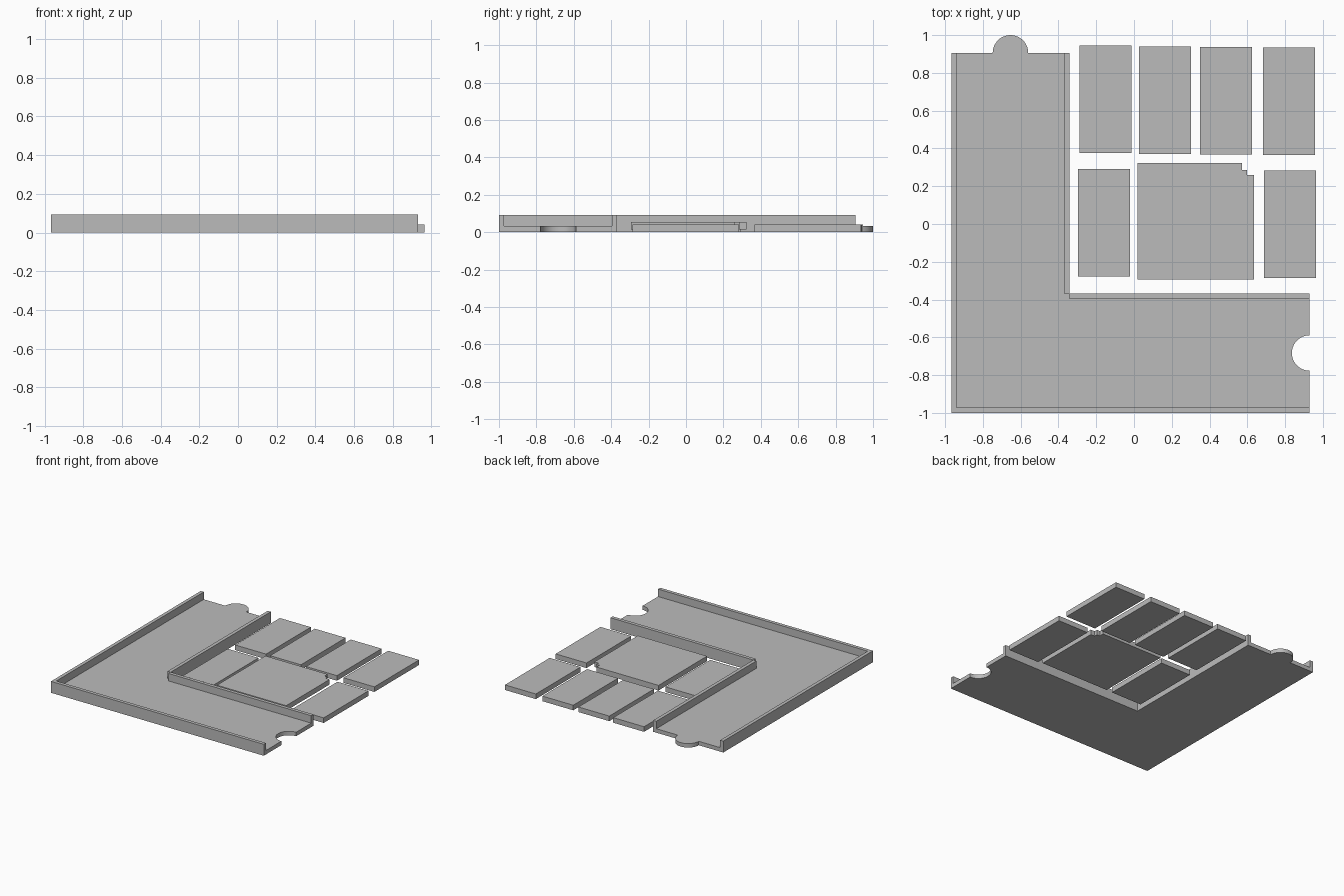
import bpy, bmesh, math
from mathutils import Vector

cube = bpy.data.objects.get("Cube")
if cube:
    bpy.data.objects.remove(cube, do_unlink=True)

grey = bpy.data.materials.new("plain grey")
grey.use_nodes = True
grey.diffuse_color = (0.5, 0.5, 0.5, 1)
grey.node_tree.nodes["Principled BSDF"].inputs["Base Color"].default_value = grey.diffuse_color


def slab(name, outline, bottom, top):
    """Extrude a flat outline between two heights."""
    bm = bmesh.new()
    face = bm.faces.new([bm.verts.new((x, y, bottom)) for x, y in outline])
    raised = bmesh.ops.extrude_face_region(bm, geom=[face])["geom"]
    bmesh.ops.translate(bm, vec=Vector((0, 0, top - bottom)),
                        verts=[v for v in raised if isinstance(v, bmesh.types.BMVert)])
    bmesh.ops.recalc_face_normals(bm, faces=bm.faces)
    mesh = bpy.data.meshes.new(name)
    bm.to_mesh(mesh)
    bm.free()
    mesh.materials.append(grey)
    obj = bpy.data.objects.new(name, mesh)
    bpy.context.collection.objects.link(obj)
    bpy.context.view_layer.objects.active = obj
    bpy.ops.object.select_all(action='DESELECT')
    obj.select_set(True)
    bpy.ops.object.shade_smooth_by_angle(angle=math.radians(30))
    return obj


def box(x0, x1, y0, y1):
    return [(x0, y0), (x1, y0), (x1, y1), (x0, y1)]


def arc(cx, cy, radius, start, end, steps=32):
    angles = [math.radians(start + (end - start) * i / steps) for i in range(steps + 1)]
    return [(cx + radius * math.cos(a), cy + radius * math.sin(a)) for a in angles]


LEFT, RIGHT, FRONT, BACK = -0.967, 0.93, -1.0, 0.906
INNER_X, INNER_Y = -0.342, -0.368
WALL, FLOOR, RIM, PLATE = 0.028, 0.032, 0.092, 0.041
JOINT = 0.094

# L-shaped floor with a round socket at one end and a round tab at the other
floor = [(LEFT, FRONT), (RIGHT, FRONT)]
floor += arc(RIGHT, -0.683, JOINT, 270, 90)
floor += [(RIGHT, INNER_Y), (INNER_X, INNER_Y), (INNER_X, BACK)]
floor += arc(-0.654, BACK, JOINT, 0, 180)
floor += [(LEFT, BACK)]
slab("tray_floor", floor, 0, FLOOR)

# Outer rim in one L, inner rim in two lengths that meet at the corner
slab("outer_rim", [(LEFT, FRONT), (RIGHT, FRONT), (RIGHT, FRONT + WALL),
                   (LEFT + WALL, FRONT + WALL), (LEFT + WALL, BACK), (LEFT, BACK)],
     FLOOR, RIM)
slab("inner_rim_side", box(INNER_X - WALL, INNER_X, INNER_Y, BACK), FLOOR, RIM)
slab("inner_rim_front", box(INNER_X, RIGHT, INNER_Y - WALL, INNER_Y), FLOOR, RIM)

# Loose rectangular tiles, given by their lower left corners
for i, (x, y) in enumerate([(-0.288, 0.376), (0.026, 0.371), (0.349, 0.368),
                            (0.684, 0.366), (-0.296, -0.278), (0.688, -0.285)]):
    slab(f"tile_{i + 1}", box(x, x + 0.275, y, y + 0.569), 0, PLATE)

# Large raised tile with a stepped corner
slab("large_tile", [(0.018, -0.294), (0.635, -0.294), (0.635, 0.26), (0.598, 0.26),
                    (0.598, 0.287), (0.571, 0.287), (0.571, 0.324), (0.018, 0.324)],
     0.014, 0.014 + PLATE)
